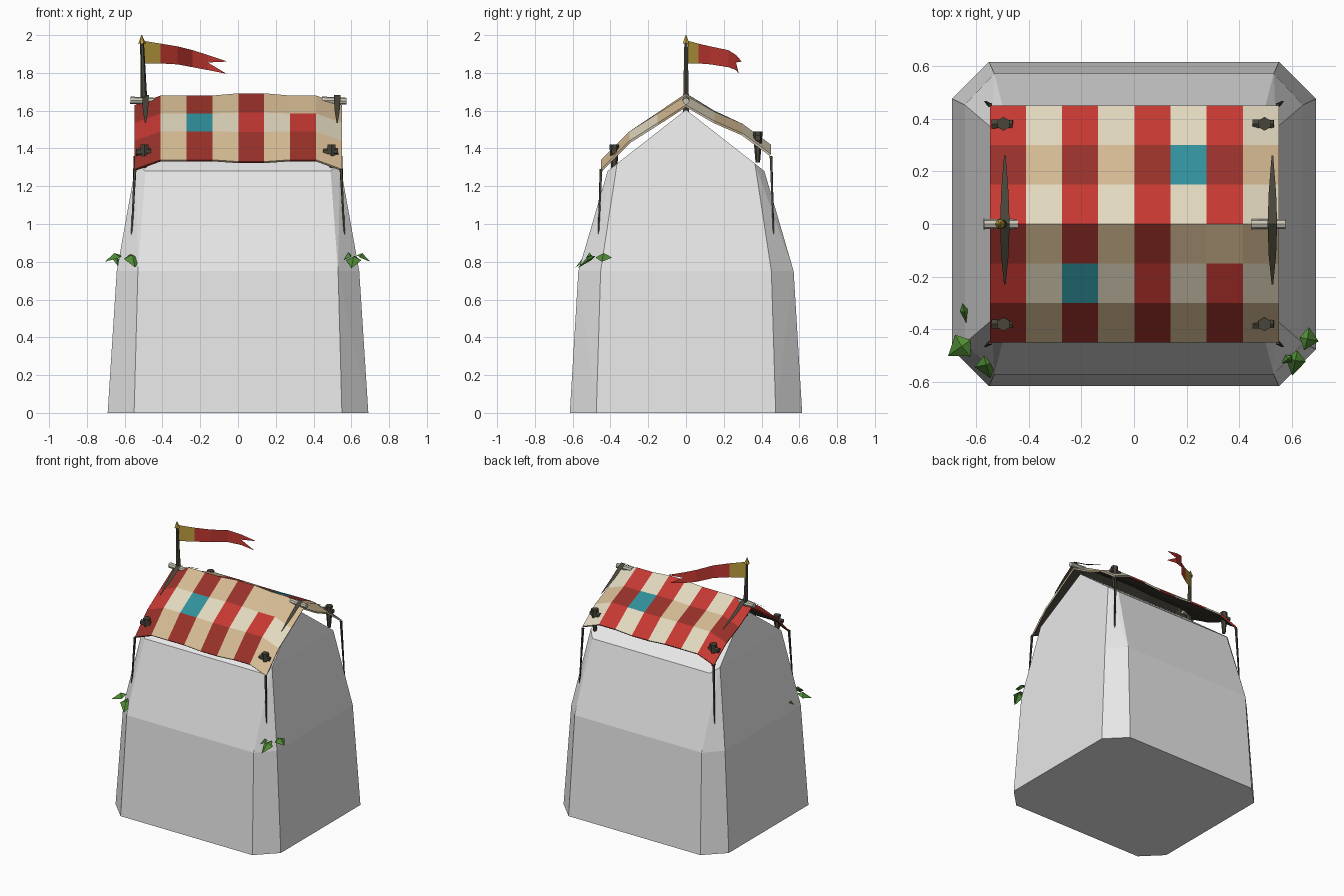
import bpy, bmesh
from mathutils import Vector

cube = bpy.data.objects.get("Cube")
if cube:
    bpy.data.objects.remove(cube, do_unlink=True)


def material(name, r, g, b):
    m = bpy.data.materials.new(name)
    m.use_nodes = True
    m.diffuse_color = (r, g, b, 1)
    m.node_tree.nodes["Principled BSDF"].inputs["Base Color"].default_value = (r, g, b, 1)
    return m


GREY = material("plaster grey", .8, .8, .8)
RED = material("bright red", .56, .04, .032)
DARK_RED = material("dark red", .31, .03, .022)
CREAM = material("cream", .76, .69, .52)
TAN = material("tan", .66, .49, .29)
TEAL = material("teal", .03, .28, .33)
WOOD = material("dark wood", .065, .06, .042)
PALE = material("pale wood", .6, .57, .48)
GREEN = material("leaf green", .08, .26, .035)
GOLD = material("gold", .51, .34, .05)


def finish(name, bm, *mats):
    mesh = bpy.data.meshes.new(name)
    bm.to_mesh(mesh)
    bm.free()
    for m in mats:
        mesh.materials.append(m)
    ob = bpy.data.objects.new(name, mesh)
    bpy.context.collection.objects.link(ob)
    return ob


def rod(name, a, b, r1, r2, mat, sides=6):
    """Tapered rod from point a to point b."""
    a, b = Vector(a), Vector(b)
    bm = bmesh.new()
    bmesh.ops.create_cone(bm, cap_ends=True, segments=sides, radius1=r1, radius2=r2,
                          depth=(b - a).length)
    turn = (b - a).to_track_quat('Z', 'Y').to_matrix().to_4x4()
    turn.translation = (a + b) / 2
    bm.transform(turn)
    return finish(name, bm, mat)


def side_name(x):
    return "left" if x > 0 else "right"


# Tapered building body with chamfered corners and a gable top
bm = bmesh.new()
corner = [(.55, .615, 0), (.69, .475, 0), (.53, .57, .75), (.642, .452, .75),
          (.49, .415, 1.28), (.54, .365, 1.32)]
for sx in (-1, 1):
    bm.verts.new((sx * .485, 0, 1.605))
    for sy in (-1, 1):
        for x, y, z in corner:
            bm.verts.new((sx * x, sy * y, z))
bmesh.ops.convex_hull(bm, input=bm.verts)
bmesh.ops.dissolve_limit(bm, angle_limit=.005, verts=bm.verts, edges=bm.edges)
bmesh.ops.recalc_face_normals(bm, faces=bm.faces)
finish("building_body", bm, GREY)

# Patchwork roof cloth, sagging at both ends
ROWS = [(-.45, 1.34), (-.3, 1.49), (-.15, 1.585), (0, 1.68),
        (.15, 1.595), (.3, 1.53), (.45, 1.42)]
COLS = 8
bm = bmesh.new()
grid = []
for i in range(COLS + 1):
    x = -.547 + i * 1.097 / COLS
    drop = .05 if i in (0, COLS) else 0
    sag = .012 if i in (4, 5) else 0
    grid.append([bm.verts.new((x, y, z - drop + sag * (1 - abs(y) * 4)))
                 for y, z in ROWS])
for i in range(COLS):
    for j in range(len(ROWS) - 1):
        f = bm.faces.new((grid[i][j], grid[i + 1][j], grid[i + 1][j + 1], grid[i][j + 1]))
        dark = j in (0, 2, 4)
        red = i % 2 == 0 and (i, j) != (6, 2)
        f.material_index = (0 if red else 2) + dark
        if (i, j) in ((2, 1), (5, 4)):
            f.material_index = 4
cloth = finish("roof_cloth", bm, RED, DARK_RED, CREAM, TAN, TEAL, WOOD)
lining = cloth.modifiers.new("lining", 'SOLIDIFY')
lining.thickness = .012
lining.offset = -1
lining.material_offset = 5

# Ridge rods and the straps draped over the ridge
for x in (-.5, .515):
    tag = side_name(x)
    rod(tag + "_ridge_rod", (x - .07, 0, 1.655), (x + .06, 0, 1.65), .02, .018, PALE, 8)
    bm = bmesh.new()
    strip = []
    for y, z, w in ((-.23, 1.535, .003), (-.12, 1.605, .014), (0, 1.682, .018),
                    (.12, 1.612, .014), (.26, 1.55, .003)):
        strip.append([bm.verts.new((x + .01 + s * w, y, z)) for s in (-1, 1)])
    for p, q in zip(strip, strip[1:]):
        bm.faces.new((p[0], p[1], q[1], q[0]))
    finish(tag + "_ridge_strap", bm, WOOD)

# Corner pegs with toggles, and hanging ropes
for sx in (-1, 1):
    for sy, end, z in ((-1, "front", 1.34), (1, "back", 1.41)):
        tag = end + "_" + side_name(sx)
        x, y = sx * .495, sy * .38
        rod(tag + "_peg", (x, y, z - .085), (x, y, z + .08), .012, .026, WOOD)
        rod(tag + "_toggle", (x - .045, y, z + .04), (x + .035, y, z + .045), .02, .017, WOOD)
        rod(tag + "_rope", (sx * .545, sy * .45, z - .05),
            (sx * .565, sy * .465, .91), .009, .004, WOOD, 4)

# Flag pole and its gold tip
rod("flag_pole", (-.495, 0, 1.56), (-.508, 0, 1.965), .02, .01, WOOD)
rod("pole_tip", (-.508, 0, 1.955), (-.51, 0, 2), .02, .002, GOLD)

# Waving flag with a forked end: x, y, bottom, top
bm = bmesh.new()
flag = [(-.505, .01, 1.85, 1.97), (-.41, .065, 1.85, 1.955), (-.32, .13, 1.845, 1.94),
        (-.24, .225, 1.83, 1.92), (-.16, .265, 1.815, 1.895)]
cols = [[bm.verts.new((x, y, z)) for z in (lo, (lo + hi) / 2, hi)] for x, y, lo, hi in flag]
for n, (p, q) in enumerate(zip(cols, cols[1:])):
    for k in (0, 1):
        bm.faces.new((p[k], q[k], q[k + 1], p[k + 1])).material_index = min(n, 1)
low, mid, high = cols[-1]
bm.faces.new((low, bm.verts.new((-.06, .28, 1.795)), mid)).material_index = 1
bm.faces.new((mid, bm.verts.new((-.055, .295, 1.86)), high)).material_index = 1
finish("flag", bm, GOLD, RED)


# Folded ivy leaves at the front corners
def leaf(name, base, tip, width):
    base, tip = Vector(base), Vector(tip)
    across = (tip - base).cross(Vector((0, 0, 1))).normalized() * width
    spine = base.lerp(tip, .4) + Vector((0, 0, .025))
    bm = bmesh.new()
    b, s, t = (bm.verts.new(p) for p in (base, spine, tip))
    for side in (-1, 1):
        w = bm.verts.new(base.lerp(tip, .35) + side * across)
        bm.faces.new((b, w, s) if side > 0 else (b, s, w))
        bm.faces.new((s, w, t) if side > 0 else (s, t, w))
    bmesh.ops.recalc_face_normals(bm, faces=bm.faces)
    finish(name, bm, GREEN)


leaf("right_outer_leaf", (-.62, -.44, .835), (-.705, -.5, .8), .05)
leaf("right_front_leaf", (-.57, -.5, .84), (-.545, -.585, .77), .045)
leaf("right_side_leaf", (-.65, -.3, .83), (-.635, -.38, .775), .016)
leaf("left_outer_leaf", (.63, -.43, .835), (.7, -.445, .8), .045)
leaf("left_front_leaf", (.62, -.48, .83), (.6, -.575, .765), .04)
leaf("left_corner_leaf", (.6, -.5, .835), (.56, -.53, .81), .018)
